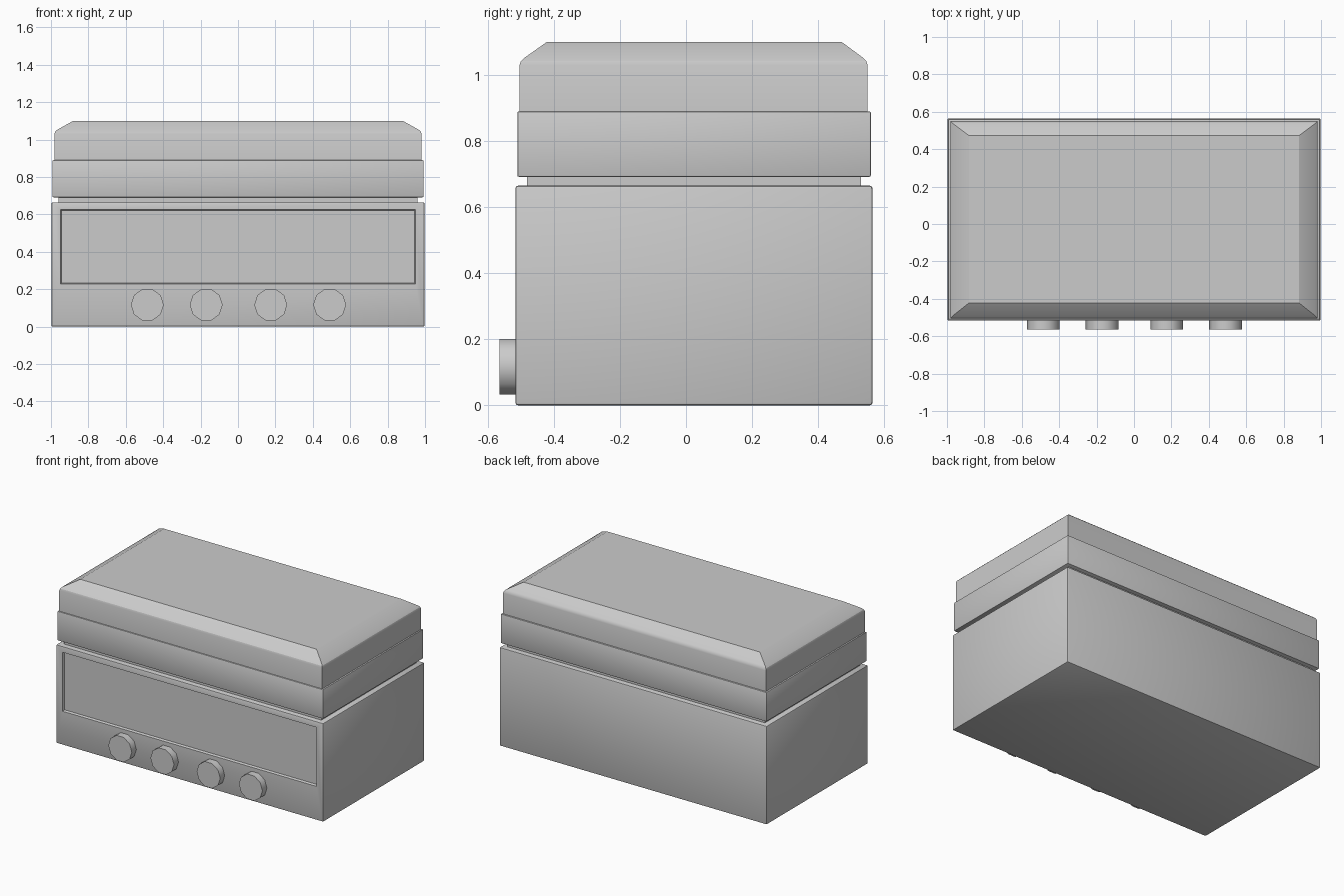
import bpy, bmesh, math
from mathutils import Matrix

if "Cube" in bpy.data.objects:
    bpy.data.objects.remove(bpy.data.objects["Cube"])


def finish(bm, name, angle=30):
    bmesh.ops.recalc_face_normals(bm, faces=bm.faces)
    me = bpy.data.meshes.new(name)
    bm.to_mesh(me)
    bm.free()
    ob = bpy.data.objects.new(name, me)
    bpy.context.collection.objects.link(ob)
    bpy.ops.object.select_all(action='DESELECT')
    ob.select_set(True)
    bpy.context.view_layer.objects.active = ob
    bpy.ops.object.shade_smooth_by_angle(angle=math.radians(angle))
    return ob


def box(x, y0, y1, z0, z1, bevel=0.0):
    bm = bmesh.new()
    bmesh.ops.create_cube(bm, size=1)
    for v in bm.verts:
        v.co = (math.copysign(x, v.co.x), y1 if v.co.y > 0 else y0, z1 if v.co.z > 0 else z0)
    if bevel:
        bmesh.ops.bevel(bm, geom=bm.edges[:], offset=bevel, segments=2, profile=0.5, affect='EDGES')
    return bm


# Body with a shallow recessed panel on the front
bm = box(0.998, -0.517, 0.565, 0, 0.665, 0.008)
bm.normal_update()
front = min(bm.faces, key=lambda f: f.calc_center_median().y)
bmesh.ops.inset_region(bm, faces=[front], thickness=0.05)
for v in front.verts:
    v.co.x = math.copysign(0.948, v.co.x)
    v.co.z = 0.626 if v.co.z > 0.33 else 0.228
bmesh.ops.inset_region(bm, faces=[front], thickness=0.007, depth=-0.016)
finish(bm, "body")

# Narrow neck between body and lid
finish(box(0.96, -0.482, 0.53, 0.65, 0.71), "neck")

# Lid band
finish(box(0.992, -0.511, 0.56, 0.692, 0.89, 0.005), "lid_band")

# Lid top: stacked rectangles (half width, front y, back y, height)
rings = [(0.982, -0.504, 0.55, 0.87), (0.982, -0.504, 0.55, 1.03),
         (0.978, -0.500, 0.546, 1.042), (0.968, -0.490, 0.537, 1.052),
         (0.882, -0.422, 0.472, 1.10)]
bm = bmesh.new()
loops = [[bm.verts.new(p) for p in ((-x, a, z), (x, a, z), (x, b, z), (-x, b, z))]
         for x, a, b, z in rings]
for lo, hi in zip(loops, loops[1:]):
    for i in range(4):
        j = (i + 1) % 4
        bm.faces.new((lo[i], lo[j], hi[j], hi[i]))
bm.faces.new(loops[0][::-1])
bm.faces.new(loops[-1])
finish(bm, "lid_top", 25)

# Ten-sided control knobs
for i, x in enumerate((-0.485, -0.17, 0.175, 0.49)):
    bm = bmesh.new()
    bmesh.ops.create_cone(bm, cap_ends=True, segments=10, radius1=0.088, radius2=0.088, depth=0.06)
    bmesh.ops.rotate(bm, verts=bm.verts, matrix=Matrix.Rotation(math.pi / 2, 3, 'Z'))
    # orient so a flat side faces up
    bmesh.ops.rotate(bm, verts=bm.verts, matrix=Matrix.Rotation(math.pi / 2, 3, 'X'))
    top = max(v.co.z for v in bm.verts)
    if top > 0.0875:
        bmesh.ops.rotate(bm, verts=bm.verts, matrix=Matrix.Rotation(math.pi / 10, 3, 'Y'))
    bmesh.ops.translate(bm, verts=bm.verts, vec=(x, -0.535, 0.117))
    finish(bm, f"knob_{i + 1}", 40)
